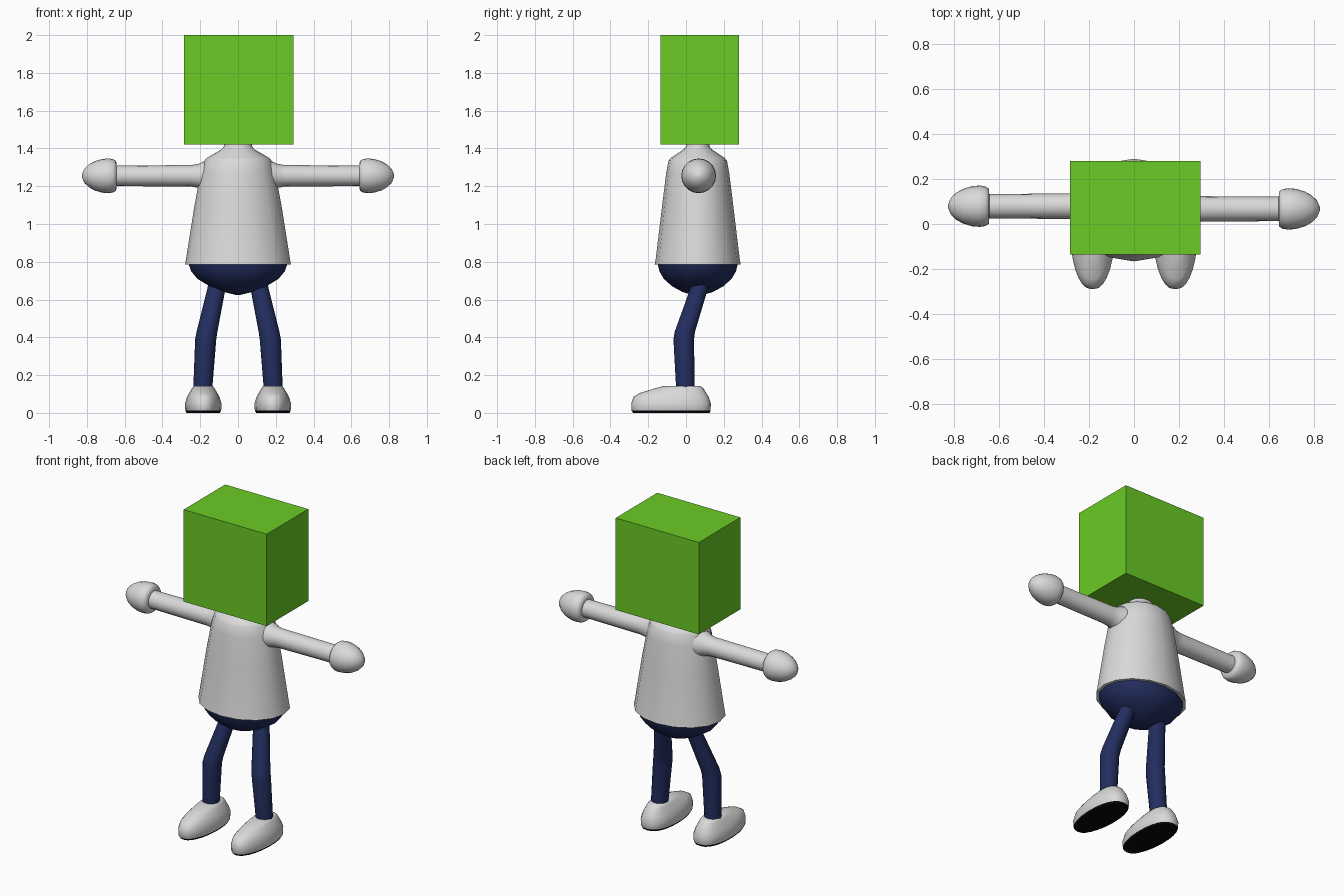
import bpy, bmesh, math
from mathutils import Vector

if "Cube" in bpy.data.objects:
    bpy.data.objects.remove(bpy.data.objects["Cube"], do_unlink=True)


def material(name, rgb):
    m = bpy.data.materials.new(name)
    m.use_nodes = True
    m.diffuse_color = (*rgb, 1)
    m.node_tree.nodes["Principled BSDF"].inputs["Base Color"].default_value = (*rgb, 1)
    return m


green = material("bright green", (0.145, 0.6, 0.018))
white = material("soft white", (0.7, 0.7, 0.7))
navy = material("navy", (0.016, 0.027, 0.115))
black = material("black", (0.002, 0.002, 0.002))


def ring(center, ru, rv, axis, n, power=2.0, taper=0.0):
    """Closed cross-section; u, v span the plane perpendicular to the axis."""
    points = []
    for i in range(n):
        a = 2 * math.pi * i / n
        c, s = math.cos(a), math.sin(a)
        u = ru * math.copysign(abs(c) ** (2 / power), c)
        v = rv * math.copysign(abs(s) ** (2 / power), s)
        u *= 1 - taper * max(0, -s)
        offset = (u, v, 0) if axis == "z" else (0, u, v)
        points.append(Vector(center) + Vector(offset))
    return points


def loft(name, rings, mats, angle=50, rule=None):
    """Skin a list of rings, cap both ends and shade smooth."""
    bm = bmesh.new()
    loops = [[bm.verts.new(p) for p in r] for r in rings]
    n = len(loops[0])
    for a, b in zip(loops, loops[1:]):
        for i in range(n):
            j = (i + 1) % n
            bm.faces.new((a[i], a[j], b[j], b[i]))
    bm.faces.new(loops[0])
    bm.faces.new(loops[-1])
    bmesh.ops.recalc_face_normals(bm, faces=bm.faces)
    if rule:
        for f in bm.faces:
            f.material_index = rule(f)
    mesh = bpy.data.meshes.new(name)
    bm.to_mesh(mesh)
    bm.free()
    obj = bpy.data.objects.new(name, mesh)
    bpy.context.collection.objects.link(obj)
    for m in mats:
        mesh.materials.append(m)
    bpy.ops.object.select_all(action="DESELECT")
    obj.select_set(True)
    bpy.context.view_layer.objects.active = obj
    bpy.ops.object.shade_smooth_by_angle(angle=math.radians(angle))
    return obj


# Box head
bpy.ops.mesh.primitive_cube_add(size=1, location=(0.005, 0.072, 1.71))
head = bpy.context.object
head.name = "head"
head.scale = (0.58, 0.415, 0.58)
head.data.materials.append(green)

# Shirt with shoulders and neck: height, half width, half depth
CY = 0.062
shirt = [(0.785, 0.28, 0.228), (0.81, 0.276, 0.223), (1.1, 0.23, 0.188),
         (1.27, 0.198, 0.167), (1.335, 0.178, 0.155), (1.35, 0.165, 0.142),
         (1.395, 0.088, 0.075), (1.41, 0.075, 0.063), (1.43, 0.073, 0.062)]
loft("shirt", [ring((0, CY, z), rx, ry, "z", 16) for z, rx, ry in shirt], [white])

# Rounded hips under the hem
hips = [(0.79, 0.262, 0.212), (0.75, 0.248, 0.203), (0.71, 0.215, 0.18),
        (0.67, 0.15, 0.135), (0.64, 0.075, 0.08), (0.625, 0.015, 0.03)]
loft("hips", [ring((0, CY, z), rx, ry, "z", 16) for z, rx, ry in hips], [navy])

# Distance from the middle, radius
arm = [(0.12, 0.09), (0.185, 0.075), (0.21, 0.063), (0.25, 0.057), (0.66, 0.054)]
hand = [(0.643, 0.055), (0.645, 0.078), (0.66, 0.088), (0.685, 0.092), (0.72, 0.089),
        (0.76, 0.077), (0.79, 0.06), (0.813, 0.038), (0.826, 0.008)]
# Height, x, y, radius
leg = [(0.73, 0.1, 0.085, 0.047), (0.66, 0.114, 0.07, 0.048), (0.43, 0.164, -0.006, 0.055),
       (0.39, 0.171, -0.012, 0.056), (0.12, 0.187, -0.003, 0.05)]
# Height, toe y, heel y, half width
foot = [(0, -0.28, 0.125, 0.088), (0.012, -0.288, 0.13, 0.095), (0.05, -0.29, 0.132, 0.097),
        (0.085, -0.278, 0.12, 0.086), (0.105, -0.245, 0.108, 0.075),
        (0.13, -0.165, 0.092, 0.06), (0.142, -0.12, 0.075, 0.05)]

for side, s in (("left", 1), ("right", -1)):
    y = 0.073 - s * 0.006
    loft(side + "_arm", [ring((s * x, y, 1.255), r, r, "x", 16) for x, r in arm], [white])
    loft(side + "_hand", [ring((s * x, y, 1.255), r, r, "x", 20) for x, r in hand], [white], 70)
    loft(side + "_leg", [ring((s * x, yy, z), r, r, "z", 14) for z, x, yy, r in leg], [navy])
    loft(side + "_foot",
         [ring((s * 0.184, (a + b) / 2, z), w, (b - a) / 2, "z", 24, 2.5, 0.2)
          for z, a, b, w in foot],
         [white, black], 55, lambda f: int(f.calc_center_median().z < 0.01))
